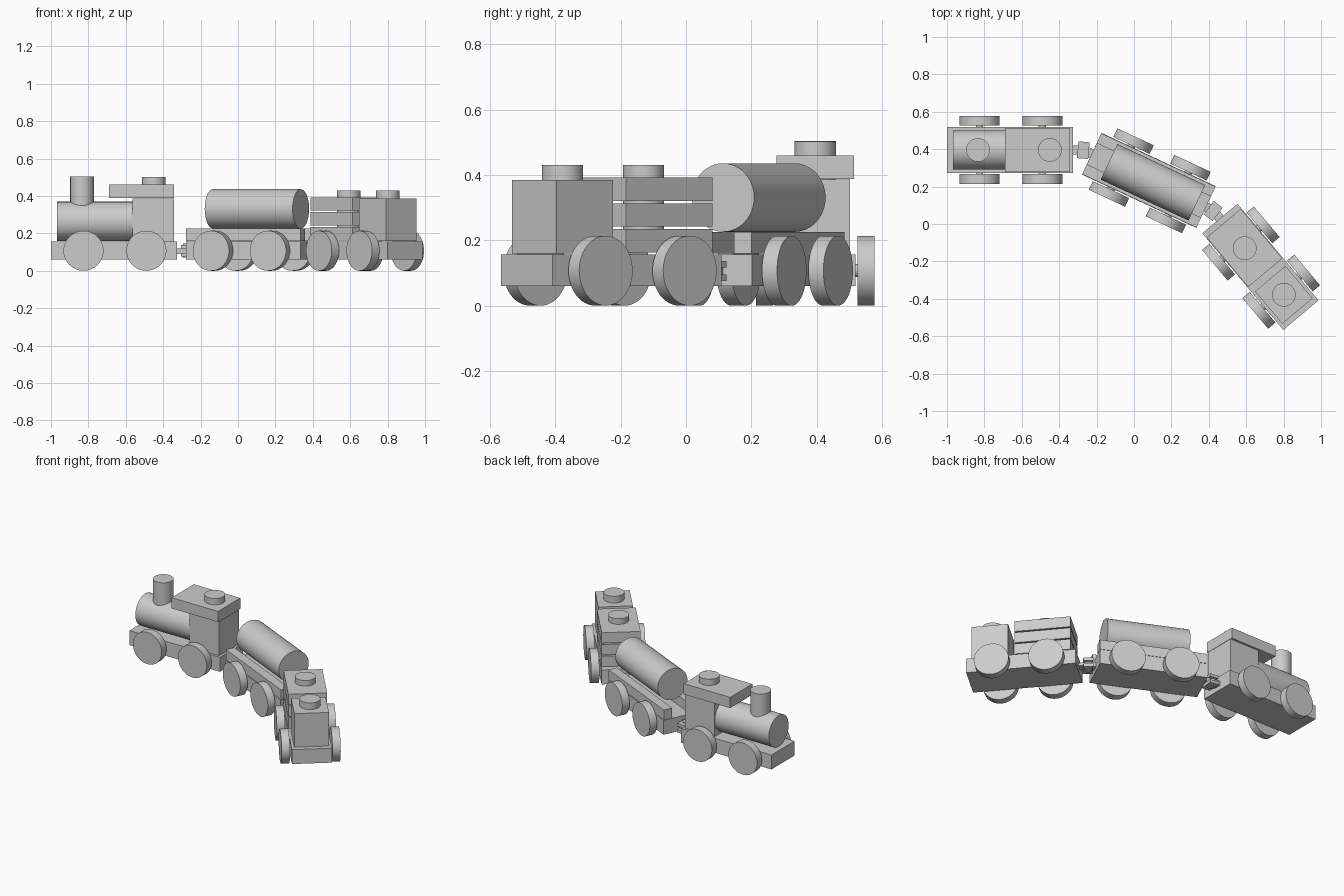
import bpy
from math import radians, pi
from mathutils import Matrix, Vector

if "Cube" in bpy.data.objects:
    bpy.data.objects.remove(bpy.data.objects["Cube"])


def finish(o, name, frame, angle=30):
    o.name = name
    o.matrix_world = frame @ o.matrix_world
    bpy.ops.object.shade_smooth_by_angle(angle=radians(angle))
    return o


def box(name, frame, x, y, z):
    """Box from (min, max) ranges in the car's own frame."""
    bpy.ops.mesh.primitive_cube_add(size=1)
    o = bpy.context.object
    size = Vector((x[1] - x[0], y[1] - y[0], z[1] - z[0]))
    mid = Vector((sum(x), sum(y), sum(z))) / 2
    o.data.transform(Matrix.Translation(mid) @ Matrix.Diagonal(size.to_4d()))
    return finish(o, name, frame)


def rod(name, frame, r, a, b):
    """Cylinder of radius r from point a to point b."""
    a, b = Vector(a), Vector(b)
    bpy.ops.mesh.primitive_cylinder_add(vertices=48, radius=r, depth=(b - a).length)
    o = bpy.context.object
    rot = (b - a).to_track_quat('Z', 'Y').to_matrix().to_4x4()
    o.data.transform(Matrix.Translation((a + b) / 2) @ rot)
    return finish(o, name, frame)


def car_frame(x, y, deg):
    return Matrix.Translation((x, y, 0)) @ Matrix.Rotation(radians(deg), 4, 'Z')


def chassis(name, f):
    """Base block with two axles and four wheels."""
    box(name + "_base", f, (-.342, .332), (-.123, .123), (.06, .157))
    for x in (-.168, .168):
        rod(name + "_axle", f, .02, (x, -.15, .107), (x, .15, .107))
        for s in (-1, 1):
            rod(name + "_wheel", f, .107, (x, s * .13, .107), (x, s * .181, .107))


engine = car_frame(-.658, .396, 0)
tanker = car_frame(.084, .231, -25)
caboose = car_frame(.679, -.233, -50)

# Engine: boiler, chimney, cab, roof and roof knob
chassis("engine", engine)
rod("boiler", engine, .105, (-.31, 0, .264), (.1, 0, .264))
rod("chimney", engine, .063, (-.176, 0, .34), (-.176, 0, .505))
box("engine_cab", engine, (.093, .315), (-.107, .107), (.157, .386))
box("engine_roof", engine, (-.031, .315), (-.118, .118), (.388, .46))
rod("roof_knob", engine, .063, (.208, 0, .46), (.208, 0, .502))

# Tank car: two cradle rails and a lying tank
chassis("tank_car", tanker)
for s in (-1, 1):
    ys = sorted((s * .062, s * .121))
    box("cradle_rail", tanker, (-.342, .332), ys, (.16, .226))
rod("tank", tanker, .105, (-.24, 0, .331), (.278, 0, .331))

# Last car: stacked blocks in front, cab behind, a knob on each
chassis("rear_car", caboose)
for i in range(3):
    z = .163 + i * .079
    box("stacked_block", caboose, (-.31, .036), (-.119, .119), (z, z + .071))
box("rear_cab", caboose, (.077, .303), (-.106, .106), (.159, .385))
rod("stack_post", caboose, .063, (-.135, 0, .2), (-.135, 0, .43))
rod("cab_knob", caboose, .063, (.19, 0, .385), (.19, 0, .43))


def coupling(front, rear, deg, x, y):
    """Forked link on the front car, tongue on the rear car, pin through both."""
    pin = Vector((x, y, 0))
    f = car_frame(x, y, deg)
    xf = (front.inverted() @ pin).x
    xr = (rear.inverted() @ pin).x
    for z in (.075, .117):
        box("coupling_fork", f, (-.026, .034), (-.045, .045), (z, z + .02))
    box("coupling_neck", front, (.32, xf - .0), (-.025, .025), (.09, .12))
    box("coupling_tongue", rear, (xr - .02, -.33), (-.025, .025), (.096, .116))
    rod("coupling_pin", f, .02, (0, 0, .07), (0, 0, .145))


coupling(engine, tanker, -5, -.275, .395)
coupling(tanker, caboose, -37, .42, .072)
